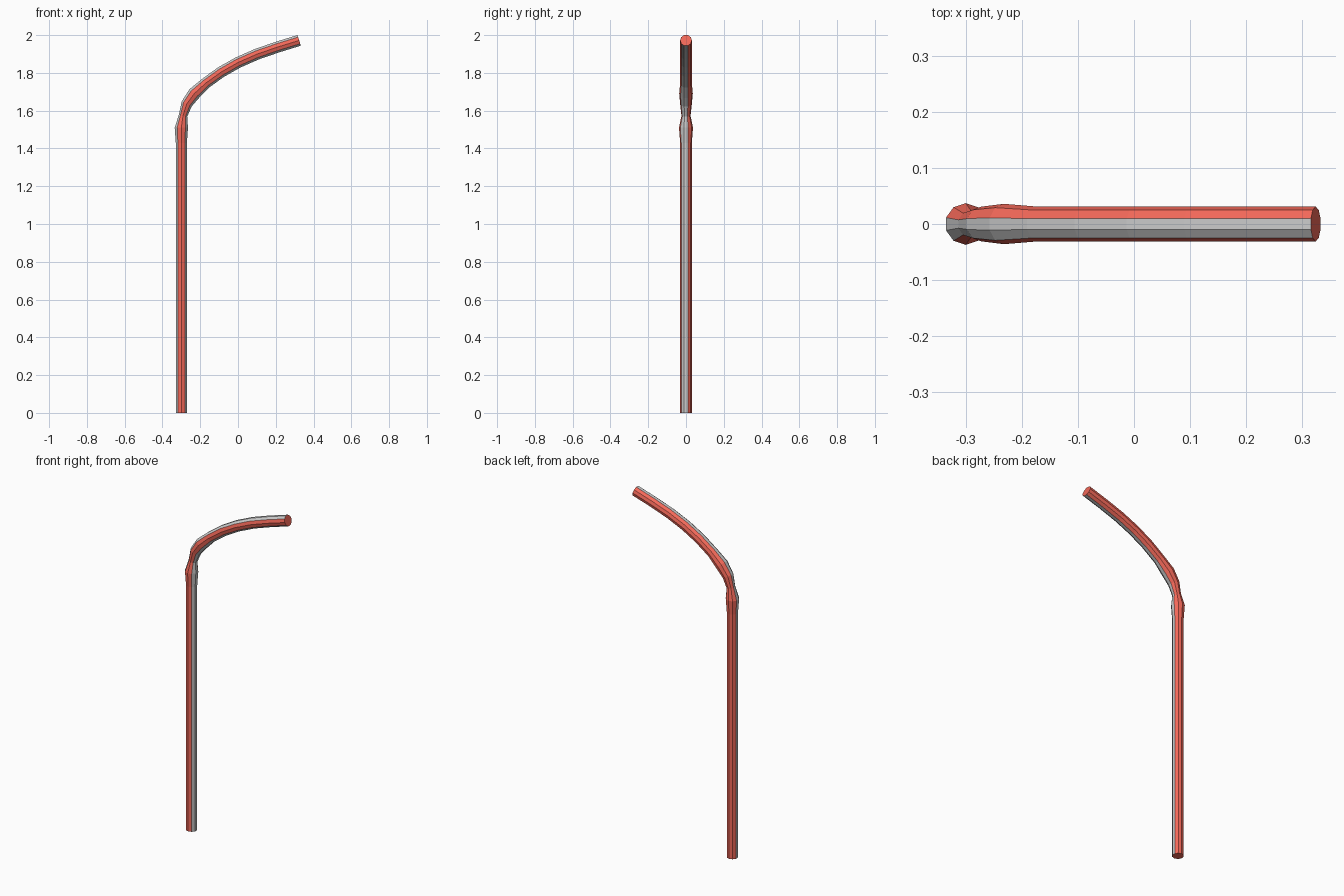
import bpy, bmesh, math
from mathutils import Vector

if "Cube" in bpy.data.objects:
    bpy.data.objects.remove(bpy.data.objects["Cube"])

SIDES = 10

# centre line of the straw: x, z, radius (pinched and bulged at the bend)
PATH = [(-0.30, 0.0, 0.031), (-0.30, 1.43, 0.031), (-0.30, 1.51, 0.037),
        (-0.291, 1.573, 0.024), (-0.272, 1.635, 0.031), (-0.232, 1.69, 0.036),
        (-0.172, 1.745, 0.031), (-0.09, 1.804, 0.031), (0.0, 1.855, 0.031),
        (0.10, 1.899, 0.031), (0.21, 1.937, 0.031), (0.324, 1.972, 0.031)]
GREY_SIDES = {0, 9, 5, 6}


def material(name, color):
    m = bpy.data.materials.new(name)
    m.diffuse_color = color
    m.use_nodes = True
    m.node_tree.nodes["Principled BSDF"].inputs["Base Color"].default_value = m.diffuse_color
    return m


def tangent(i):
    if i <= 2:
        return Vector((0, 0, 1))
    a = PATH[i - 1]
    b = PATH[min(i + 1, len(PATH) - 1)]
    return Vector((b[0] - a[0], 0, b[1] - a[1])).normalized()


# rings along the path, each square to the centre line
bm = bmesh.new()
rings = []
for i, (x, z, r) in enumerate(PATH):
    t = tangent(i)
    out = Vector((-t.z, 0, t.x))
    ring = []
    for k in range(SIDES):
        a = 2 * math.pi * (k - 0.5) / SIDES
        ring.append(bm.verts.new(Vector((x, 0, z)) + r * (math.cos(a) * out + math.sin(a) * Vector((0, 1, 0)))))
    rings.append(ring)

# striped wall
for lo, hi in zip(rings, rings[1:]):
    for k in range(SIDES):
        n = (k + 1) % SIDES
        f = bm.faces.new((lo[k], lo[n], hi[n], hi[k]))
        f.material_index = 1 if k in GREY_SIDES else 0

# closed ends
bm.faces.new(rings[0])
bm.faces.new(rings[-1])
bmesh.ops.recalc_face_normals(bm, faces=bm.faces)

mesh = bpy.data.meshes.new("bent_straw")
bm.to_mesh(mesh)
bm.free()
mesh.materials.append(material("red", (0.9, 0.14, 0.1, 1)))
mesh.materials.append(material("grey", (0.8, 0.8, 0.8, 1)))
straw = bpy.data.objects.new("bent_straw", mesh)
bpy.context.collection.objects.link(straw)
